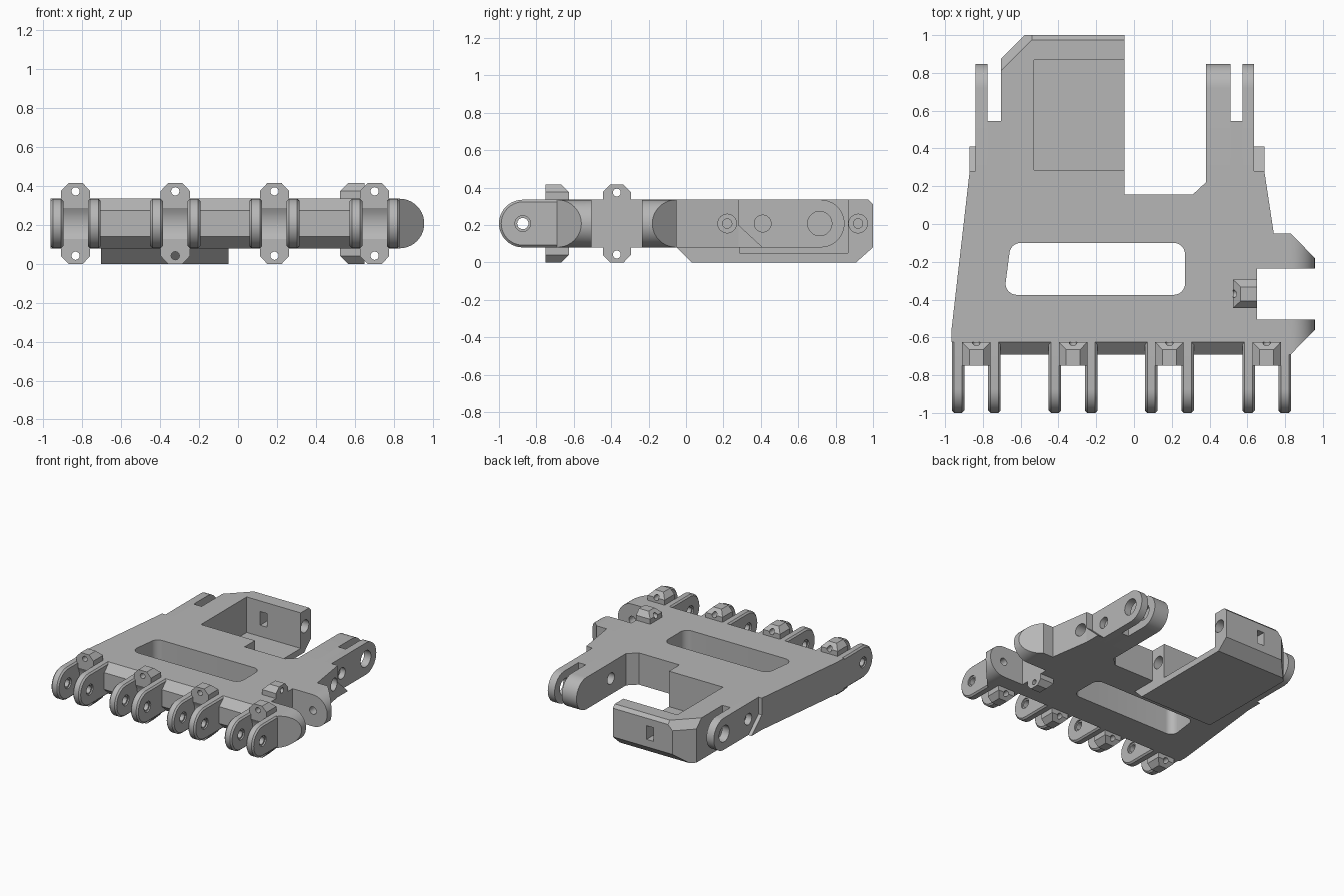
import bpy, bmesh, math
from mathutils import Vector, Matrix

old = bpy.data.objects.get("Cube")
if old:
    bpy.data.objects.remove(old, do_unlink=True)

grey = bpy.data.materials.new("plain grey")
grey.use_nodes = True
grey.diffuse_color = (0.47, 0.47, 0.47, 1)
grey.node_tree.nodes["Principled BSDF"].inputs["Base Color"].default_value = grey.diffuse_color

LOW, HIGH = 0.08, 0.335          # underside and top of the plate
MID, R = 0.2075, 0.1275          # pin height and rounded end radius
parts = []


def prism(name, axis, pts, lo, hi, keep=True):
    """Extrude a 2D outline along an axis."""
    place = {"x": lambda a, b, t: (t, a, b),
             "y": lambda a, b, t: (a, t, b),
             "z": lambda a, b, t: (a, b, t)}[axis]
    bm = bmesh.new()
    ends = [[bm.verts.new(place(a, b, t)) for a, b in pts] for t in (lo, hi)]
    for ring in ends:
        bm.faces.new(ring)
    for i in range(len(pts)):
        j = (i + 1) % len(pts)
        bm.faces.new((ends[0][i], ends[0][j], ends[1][j], ends[1][i]))
    bmesh.ops.recalc_face_normals(bm, faces=bm.faces)
    mesh = bpy.data.meshes.new(name)
    bm.to_mesh(mesh)
    bm.free()
    mesh.materials.append(grey)
    obj = bpy.data.objects.new(name, mesh)
    bpy.context.scene.collection.objects.link(obj)
    if keep:
        parts.append(obj)
    return obj


def circle(a, b, r, n=32):
    return [(a + r * math.cos(2 * math.pi * i / n), b + r * math.sin(2 * math.pi * i / n)) for i in range(n)]


def rod(axis, a, b, r, lo, hi):
    return prism("cutter", axis, circle(a, b, r), lo, hi, keep=False)


def box(x, y, z):
    return prism("cutter", "z", [(x[0], y[0]), (x[1], y[0]), (x[1], y[1]), (x[0], y[1])], *z, keep=False)


def bar_end(base, centre):
    """Outline of a bar with one half-round end."""
    s = 1 if centre > base else -1
    arc = [(centre + s * R * math.cos(t), MID + R * math.sin(t))
           for t in (math.pi * (i / 20 - 0.5) for i in range(21))]
    return [(base, LOW)] + arc + [(base, HIGH)]


def bake(obj):
    bpy.context.view_layer.update()
    dg = bpy.context.evaluated_depsgraph_get()
    mesh = bpy.data.meshes.new_from_object(obj.evaluated_get(dg))
    obj.modifiers.clear()
    obj.data = mesh


def cut(obj, cutters, mode="DIFFERENCE"):
    for c in cutters:
        m = obj.modifiers.new("cut", "BOOLEAN")
        m.object, m.operation, m.solver = c, mode, "EXACT"
        bake(obj)
        bpy.data.objects.remove(c, do_unlink=True)


def slice_off(obj, point, normal):
    bm = bmesh.new()
    bm.from_mesh(obj.data)
    r = bmesh.ops.bisect_plane(bm, geom=bm.verts[:] + bm.edges[:] + bm.faces[:],
                               plane_co=point, plane_no=normal, clear_outer=True)
    bmesh.ops.contextual_create(bm, geom=[e for e in r["geom_cut"] if isinstance(e, bmesh.types.BMEdge)])
    bmesh.ops.recalc_face_normals(bm, faces=bm.faces)
    bm.to_mesh(obj.data)
    bm.free()


# Main plate with a rounded window
plate = prism("main_plate", "z", [
    (-0.965, -0.625), (-0.965, -0.55), (-0.87, 0.28), (-0.54, 0.28), (-0.54, 0.155), (0.31, 0.155),
    (0.38, 0.22), (0.38, 0.28), (0.69, 0.28), (0.74, -0.05), (0.65, -0.05), (0.65, -0.625)], LOW, HIGH)
window = []
for k, (x, y) in enumerate([(0.21, -0.16), (-0.60, -0.16), (-0.62, -0.315), (0.21, -0.315)]):
    for i in range(9):
        t = math.pi / 2 * (k + i / 8)
        window.append((x + 0.06 * math.cos(t), y + 0.06 * math.sin(t)))
cut(plate, [prism("cutter", "z", window, 0, 0.5, keep=False),
            rod("x", 0.22, MID, 0.05, 0.6, 0.8), rod("x", 0.22, MID, 0.025, 0.5, 0.65)])

# Deep housing with an open pocket
housing = prism("housing", "x", [(-0.05, LOW), (0.03, 0), (0.91, 0), (1, LOW), (1, 0.31),
                                 (0.975, HIGH), (-0.05, HIGH)], -0.705, -0.05)
slice_off(housing, Vector((-0.705, 0.875, 0)), Vector((-1, 1, 0)))
slice_off(housing, Vector((-0.705, 0.81, HIGH)), Vector((-1, 1, 1)))
cut(housing, [box((-0.53, 0.1), (0.287, 0.867), (0.05, 0.5)),
              box((-0.41, -0.35), (0.8, 1.1), (0.14, 0.25))])
for y in (0.22, 0.92):
    cut(housing, [rod("x", y, MID, 0.05, -0.13, 0.1), rod("x", y, MID, 0.025, -0.2, -0.1)])

# Rear arms: tines, fork roots and lower steps
tines = {"left_inner_tine": (0.38, 0.51), "left_outer_tine": (0.575, 0.635), "right_tine": (-0.84, -0.775)}
bores = {"left_inner_tine": [(0.715, 0.065, 0.45, 0.6), (0.41, 0.045, 0.3, 0.45)],
         "left_outer_tine": [(0.715, 0.065, 0.5, 0.7), (0.41, 0.045, 0.59, 0.7)],
         "right_tine": [(0.715, 0.065, -0.9, -0.7), (0.41, 0.045, -0.9, -0.79)]}
for name, (lo, hi) in tines.items():
    tine = prism(name, "x", bar_end(0.27, 0.72), lo, hi)
    cut(tine, [rod("x", y, MID, r, a, b) for y, r, a, b in bores[name]])
root = [(0.27, LOW), (0.545, LOW), (0.545, HIGH), (0.27, HIGH)]
step = [(0.27, LOW), (0.41, LOW), (0.28, 0.2), (0.27, 0.2)]
prism("left_fork_root", "x", root, 0.51, 0.575)
prism("right_fork_root", "x", root, -0.775, -0.705)
prism("left_step", "x", step, 0.6, 0.69)
prism("right_step", "x", step, -0.87, -0.8)

# Side lugs on the left edge
for name, inner, bend, outer in (("rear", -0.235, -0.18, -0.05), ("front", -0.505, -0.56, -0.69)):
    lug = prism(name + "_side_lug", "z", [(0.65, inner), (0.957, inner), (0.957, bend),
                                          (0.83, outer), (0.65, outer)], 0, 0.5)
    cut(lug, [prism("cutter", "y", bar_end(0.5, 0.83), -0.8, 0.1, keep=False)], "INTERSECT")
    cut(lug, [rod("y", 0.83, MID, 0.03, -0.57, -0.17)])


def latch(name, spot, turn, hollow):
    """Eight-sided latch block with a pin hole at top and bottom."""
    w, t, top, c = 0.075, 0.037, 0.415, 0.04
    obj = prism(name, "y", [(-t, 0), (t, 0), (w, c), (w, top - c), (t, top), (-t, top),
                            (-w, top - c), (-w, c)], 0, 0.125)
    side = [(-0.1, 0), (0.085, 0), (0.125, c), (0.125, top - c), (0.085, top), (-0.1, top)]
    cut(obj, [prism("cutter", "x", side, -0.2, 0.2, keep=False)], "INTERSECT")
    cutters = [rod("y", 0, z, 0.021, -0.1, 0.3) for z in (0.042, top - 0.042)]
    if hollow:
        cutters.append(rod("x", -0.123, MID, 0.147, -0.2, 0.2))
    cut(obj, cutters)
    obj.data.transform(Matrix.Translation((*spot, 0)) @ Matrix.Rotation(turn, 4, "Z"))


# Front row: hinge lugs in pairs with a latch between them
pairs = (-0.835, -0.3225, 0.1875, 0.7025)
for n, x in enumerate(pairs, 1):
    for side in (-1, 1):
        c = x + side * 0.096
        lug = prism(f"hinge_lug_{n}_{'left' if side > 0 else 'right'}", "x", bar_end(-0.6, -0.8725), c - 0.033, c + 0.033)
        b = lug.modifiers.new("edge", "BEVEL")
        b.width, b.segments, b.limit_method, b.angle_limit = 0.012, 1, "ANGLE", math.radians(40)
        bake(lug)
        cut(lug, [rod("x", -0.8725, MID, 0.03, c - 0.1, c + 0.1),
                  rod("x", -0.8725, MID, 0.042, c + 0.022, c + 0.1),
                  rod("x", -0.8725, MID, 0.042, c - 0.1, c - 0.022)])
    latch(f"front_latch_{n}", (x, -0.75), 0, True)
latch("side_latch", (0.65, -0.37), math.pi / 2, False)

# Chamfered nose strips between the pairs
nose = [(-0.6, LOW), (-0.625, LOW), (-0.69, 0.14), (-0.69, 0.275), (-0.625, HIGH), (-0.6, HIGH)]
for n in range(3):
    prism(f"nose_strip_{n + 1}", "x", nose, pairs[n] + 0.12, pairs[n + 1] - 0.12)

# Smooth the round ends, keep hard edges
bpy.ops.object.select_all(action="DESELECT")
for obj in parts:
    obj.select_set(True)
bpy.context.view_layer.objects.active = parts[0]
bpy.ops.object.shade_smooth_by_angle(angle=math.radians(25))
